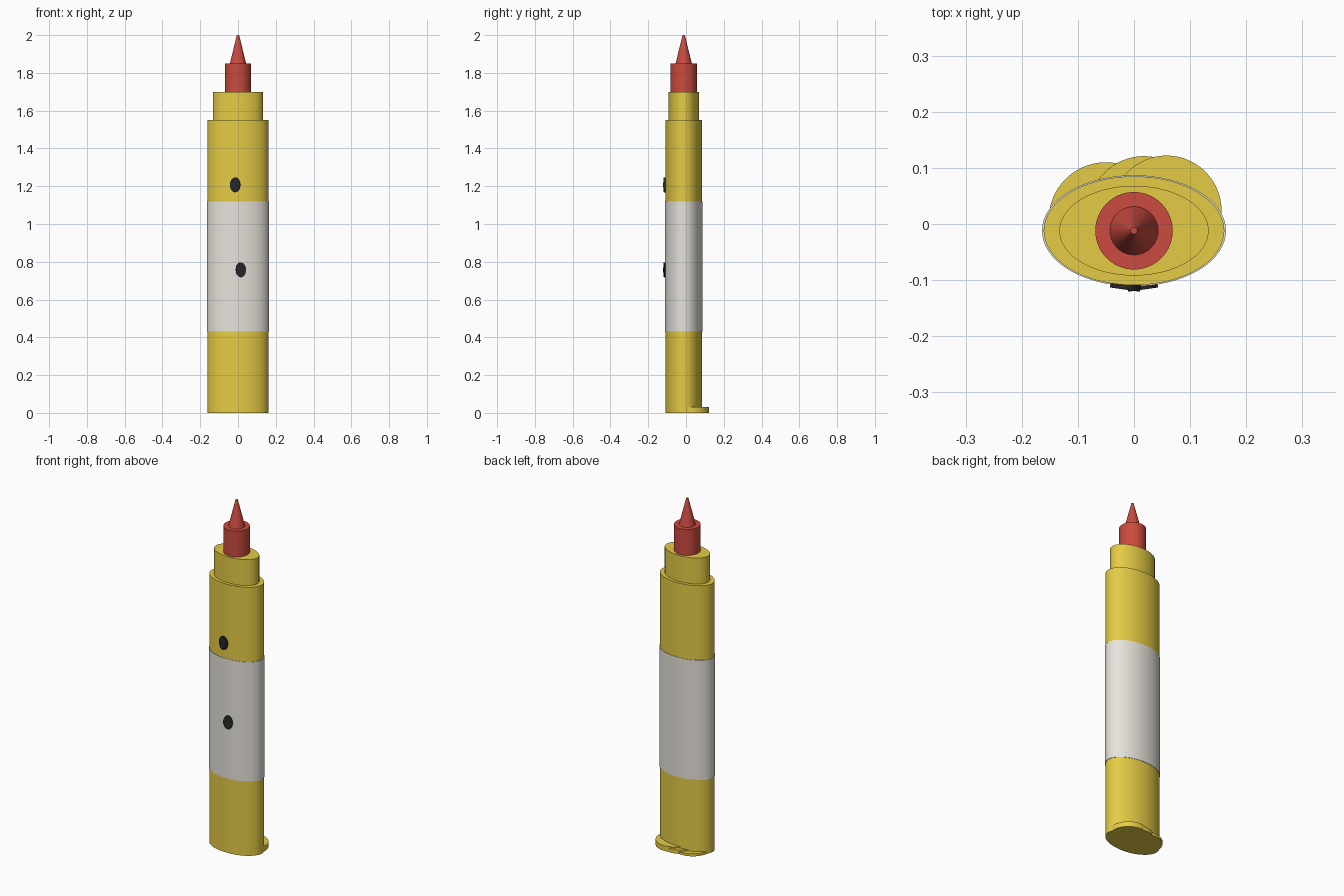
import bpy
import bmesh
from math import radians
from mathutils import Matrix, Vector

default = bpy.data.objects.get("Cube")
if default:
    bpy.data.objects.remove(default, do_unlink=True)

AXIS_Y = -0.012


def material(name, rgb):
    mat = bpy.data.materials.new(name)
    mat.use_nodes = True
    color = (*rgb, 1)
    mat.diffuse_color = color
    mat.node_tree.nodes["Principled BSDF"].inputs["Base Color"].default_value = color
    return mat


yellow = material("yellow_plastic", (0.78, 0.6, 0.06))
white = material("white_label", (0.8, 0.77, 0.71))
red = material("red_tip", (0.6, 0.07, 0.05))
black = material("black_dot", (0.02, 0.02, 0.02))


def oval(name, mat, center, rx, ry, bottom, top, taper=1.0, turn=None):
    """Elliptical cylinder or cone running from bottom to top."""
    bm = bmesh.new()
    bmesh.ops.create_cone(bm, cap_ends=True, segments=64,
                          radius1=1, radius2=taper, depth=1)
    height = top - bottom
    bmesh.ops.scale(bm, verts=bm.verts, vec=(rx, ry, height))
    if turn:
        bmesh.ops.transform(bm, verts=bm.verts, matrix=turn)
    mesh = bpy.data.meshes.new(name)
    bm.to_mesh(mesh)
    bm.free()
    mesh.materials.append(mat)
    obj = bpy.data.objects.new(name, mesh)
    obj.location = Vector((center[0], center[1], (bottom + top) / 2))
    bpy.context.collection.objects.link(obj)
    bpy.ops.object.select_all(action="DESELECT")
    obj.select_set(True)
    bpy.context.view_layer.objects.active = obj
    bpy.ops.object.shade_smooth_by_angle(angle=radians(35))
    return obj


# Barrel, label sleeve and stepped collar
axis = (0, AXIS_Y)
oval("barrel", yellow, axis, 0.161, 0.097, 0, 1.55)
oval("label_sleeve", white, axis, 0.164, 0.099, 0.43, 1.12)
oval("collar", yellow, axis, 0.133, 0.08, 1.55, 1.70)

# Nib holder and pointed nib
oval("nib_holder", red, axis, 0.069, 0.069, 1.70, 1.85)
oval("nib", red, axis, 0.043, 0.043, 1.85, 2.0, taper=0.14)

# Overlapping discs behind the base
for name, x, y, radius, top in (("right_base_disc", -0.05, 0.008, 0.102, 0.015),
                                ("middle_base_disc", 0.018, 0.021, 0.1, 0.022),
                                ("left_base_disc", 0.058, 0.024, 0.098, 0.03)):
    oval(name, yellow, (x, y), radius, radius, 0, top)

# Oval dots on the front, turned slightly outward
for name, x, z, side in (("upper_dot", -0.015, 1.207, -1), ("lower_dot", 0.015, 0.757, 1)):
    turn = Matrix.Rotation(radians(8 * side), 4, "Z") @ Matrix.Rotation(radians(90), 4, "X")
    oval(name, black, (x, -0.109), 0.027, 0.039, z - 0.008, z + 0.008, turn=turn)
